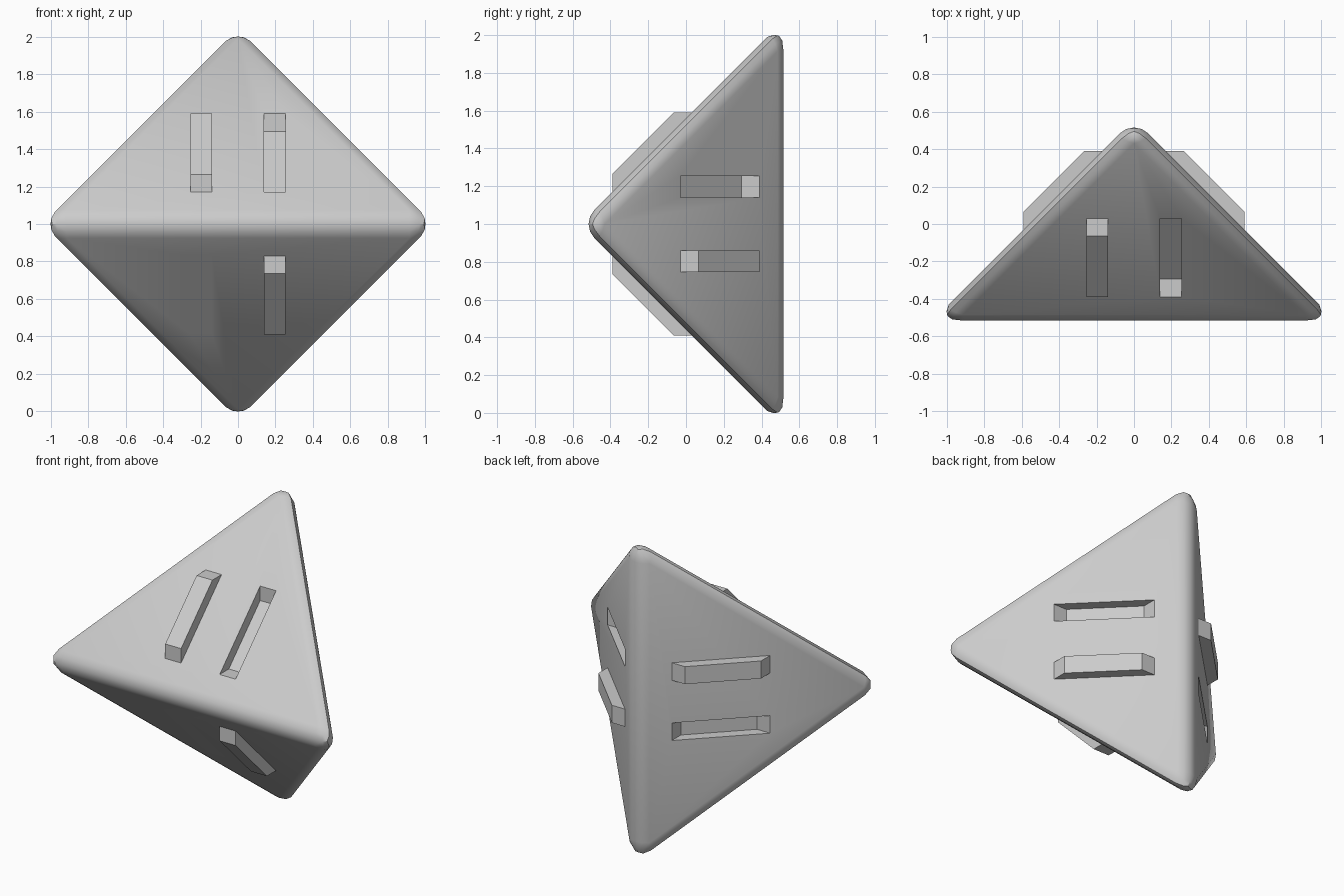
import bpy, bmesh
from math import radians
from mathutils import Matrix, Vector

cube = bpy.data.objects.get("Cube")
if cube:
    bpy.data.objects.remove(cube, do_unlink=True)

REACH = 0.56            # distance from the centre to each unrounded long edge
LOW, HIGH = 0.17, 0.59  # extent of the bars and slots along their face
BACK, FRONT = 0.03, -0.39
STEP = 0.095            # bar height and slot depth
INNER, OUTER = 0.14, 0.255

grey = bpy.data.materials.new("light_grey")
grey.use_nodes = True
grey.diffuse_color = (0.6, 0.6, 0.6, 1)
shader = next(n for n in grey.node_tree.nodes if n.type == "BSDF_PRINCIPLED")
shader.inputs["Base Color"].default_value = (0.6, 0.6, 0.6, 1)
shader.inputs["Roughness"].default_value = 0.6

# Half turns that carry the upper front face onto the other three
lift = Matrix.Translation((0, 0, 1))
half_turn = Matrix.Rotation(radians(180), 4, "Y")
swap = Matrix.Rotation(radians(180), 4, Vector((1, 0, 1)))
faces = {
    "upper_front": Matrix.Identity(4),
    "lower_front": half_turn,
    "left_back": swap,
    "right_back": half_turn @ swap,
}


def make_object(name, bm):
    bmesh.ops.recalc_face_normals(bm, faces=bm.faces)
    mesh = bpy.data.meshes.new(name)
    bm.to_mesh(mesh)
    bm.free()
    mesh.materials.append(grey)
    obj = bpy.data.objects.new(name, mesh)
    bpy.context.collection.objects.link(obj)
    return obj


def prism(name, profile, x0, x1, turn):
    """Extrude a (y, z) profile along x, then turn it onto a face."""
    bm = bmesh.new()
    face = bm.faces.new([bm.verts.new((x0, y, z)) for y, z in profile])
    side = bmesh.ops.extrude_face_region(bm, geom=[face])["geom"]
    moved = [v for v in side if isinstance(v, bmesh.types.BMVert)]
    bmesh.ops.translate(bm, verts=moved, vec=(x1 - x0, 0, 0))
    bm.transform(lift @ turn)
    return make_object(name, bm)


# Four-sided body with rounded edges
bm = bmesh.new()
bmesh.ops.convex_hull(bm, input=[bm.verts.new(p) for p in (
    (2 * REACH, -REACH, 1), (-2 * REACH, -REACH, 1),
    (0, REACH, 1 + 2 * REACH), (0, REACH, 1 - 2 * REACH))])
bmesh.ops.bevel(bm, geom=bm.edges[:], offset=0.106, offset_type="OFFSET",
                segments=4, profile=0.5, affect="EDGES")
body = make_object("body", bm)

# Raised bar and matching slot on every face
bar = [(FRONT, LOW + STEP), (FRONT, LOW), (FRONT + 0.02, LOW),
       (BACK, HIGH - 0.02), (BACK, HIGH), (BACK - STEP, HIGH)]
slot = [(FRONT - 0.04, LOW), (FRONT + STEP, LOW),
        (BACK, HIGH - STEP), (BACK, HIGH + 0.04)]
cutters = []
for name, turn in faces.items():
    prism(name + "_bar", bar, -OUTER, -INNER, turn)
    cutter = prism(name + "_slot_cutter", slot, INNER, OUTER, turn)
    cutter.hide_render = True
    cutters.append(cutter)
    cut = body.modifiers.new(name + "_slot", "BOOLEAN")
    cut.operation = "DIFFERENCE"
    cut.solver = "EXACT"
    cut.object = cutter

# Bake the slots and drop the cutters
depsgraph = bpy.context.evaluated_depsgraph_get()
baked = bpy.data.meshes.new_from_object(body.evaluated_get(depsgraph))
body.modifiers.clear()
body.data = baked
for cutter in cutters:
    bpy.data.objects.remove(cutter, do_unlink=True)

# Soft rounded edges, crisp bars and slots
bpy.ops.object.select_all(action="DESELECT")
body.select_set(True)
bpy.context.view_layer.objects.active = body
bpy.ops.object.shade_smooth_by_angle(angle=radians(35))
